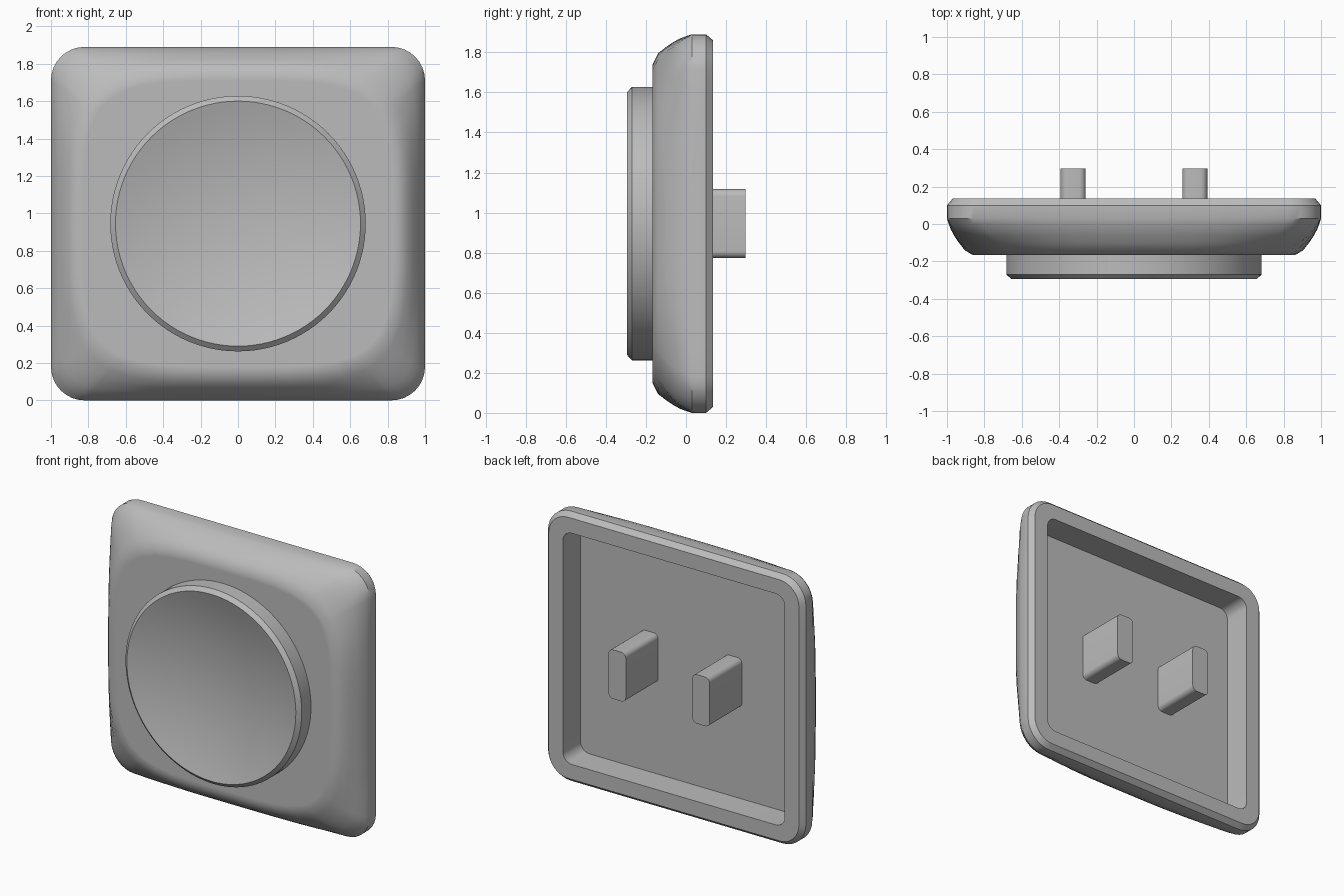
import bpy, bmesh
from math import sin, cos, pi, radians, hypot, atan2

MID = 0.945  # height of the centre line

cube = bpy.data.objects.get("Cube")
if cube:
    bpy.data.objects.remove(cube, do_unlink=True)

grey = bpy.data.materials.new("light grey plastic")
grey.use_nodes = True
colour = (0.5, 0.5, 0.5, 1)
grey.diffuse_color = colour
grey.node_tree.nodes["Principled BSDF"].inputs["Base Color"].default_value = colour


def rounded_rect(a, b, r, arc=8, side=10):
    """Outline of a rounded rectangle with evenly divided sides."""
    corners = []
    for i, (sx, sz) in enumerate([(1, 1), (-1, 1), (-1, -1), (1, -1)]):
        angles = [pi / 2 * (i + k / arc) for k in range(arc + 1)]
        corners.append([(sx * (a - r) + r * cos(t), sz * (b - r) + r * sin(t)) for t in angles])
    pts = []
    for i, c in enumerate(corners):
        pts += c
        (x0, z0), (x1, z1) = c[-1], corners[(i + 1) % 4][0]
        pts += [(x0 + (x1 - x0) * k / side, z0 + (z1 - z0) * k / side) for k in range(1, side)]
    return pts


def soft_square(a, b, n, guide):
    """Bulging square sampled along the directions of a guide outline."""
    pts = []
    for x, z in guide:
        t = atan2(z, x)
        r = (abs(cos(t) / a) ** n + abs(sin(t) / b) ** n) ** (-1 / n)
        pts.append((r * cos(t), r * sin(t)))
    return pts


def blend(p, q, t):
    return [(x + (u - x) * t, z + (v - z) * t) for (x, z), (u, v) in zip(p, q)]


def loft(name, rings):
    """Skin (y, outline) rings and close both ends."""
    bm = bmesh.new()
    loops = [[bm.verts.new((x, y, z + MID)) for x, z in pts] for y, pts in rings]
    for p, q in zip(loops, loops[1:]):
        for i in range(len(p)):
            j = (i + 1) % len(p)
            bm.faces.new((p[i], p[j], q[j], q[i]))
    bm.faces.new(loops[0])
    bm.faces.new(loops[-1])
    bmesh.ops.recalc_face_normals(bm, faces=bm.faces)
    mesh = bpy.data.meshes.new(name)
    bm.to_mesh(mesh)
    bm.free()
    mesh.materials.append(grey)
    ob = bpy.data.objects.new(name, mesh)
    bpy.context.collection.objects.link(ob)
    bpy.ops.object.select_all(action="DESELECT")
    ob.select_set(True)
    bpy.context.view_layer.objects.active = ob
    bpy.ops.object.shade_smooth_by_angle(angle=radians(35))
    return ob


# Cover plate: recessed back, chamfered rim, sides easing into a bulging front
outer = rounded_rect(1, MID, 0.18)
front = soft_square(0.905, 0.85, 4.2, outer)
recess = rounded_rect(0.86, 0.81, 0.07)
rings = [(-0.06, recess), (0.135, recess),
         (0.135, rounded_rect(0.97, MID - 0.03, 0.15)), (0.1, outer)]
for y, t in [(0.03, 0), (0, 0.1), (-0.03, 0.22), (-0.06, 0.39), (-0.1, 0.67), (-0.14, 1)]:
    rings.append((y, blend(outer, front, t)))
for a, b in [(0.86, 0.795), (0.83, 0.765)]:
    rings.append((-0.167, soft_square(a, b, 4.2, outer)))
loft("cover_plate", rings)


# Round rocker button with a chamfered edge and a concave dish
def circle(r, n=96):
    return [(r * cos(2 * pi * k / n), r * sin(2 * pi * k / n)) for k in range(n)]


RIM, DEPTH = 0.655, 0.1
profile = [(-0.14, 0.683), (-0.27, 0.683), (-0.295, RIM)]
for k in range(11, 0, -1):
    s = k / 12
    profile.append((-0.295 + DEPTH * (1 - s * s), RIM * s))
loft("round_button", [(y, circle(r)) for y, r in profile])

# Two mounting tabs standing in the recess
for side, label in [(1, "left"), (-1, "right")]:
    tab = [(x + side * 0.325, z) for x, z in rounded_rect(0.067, 0.172, 0.035, 6, 2)]
    loft(label + "_mounting_tab", [(-0.08, tab), (0.298, tab)])
